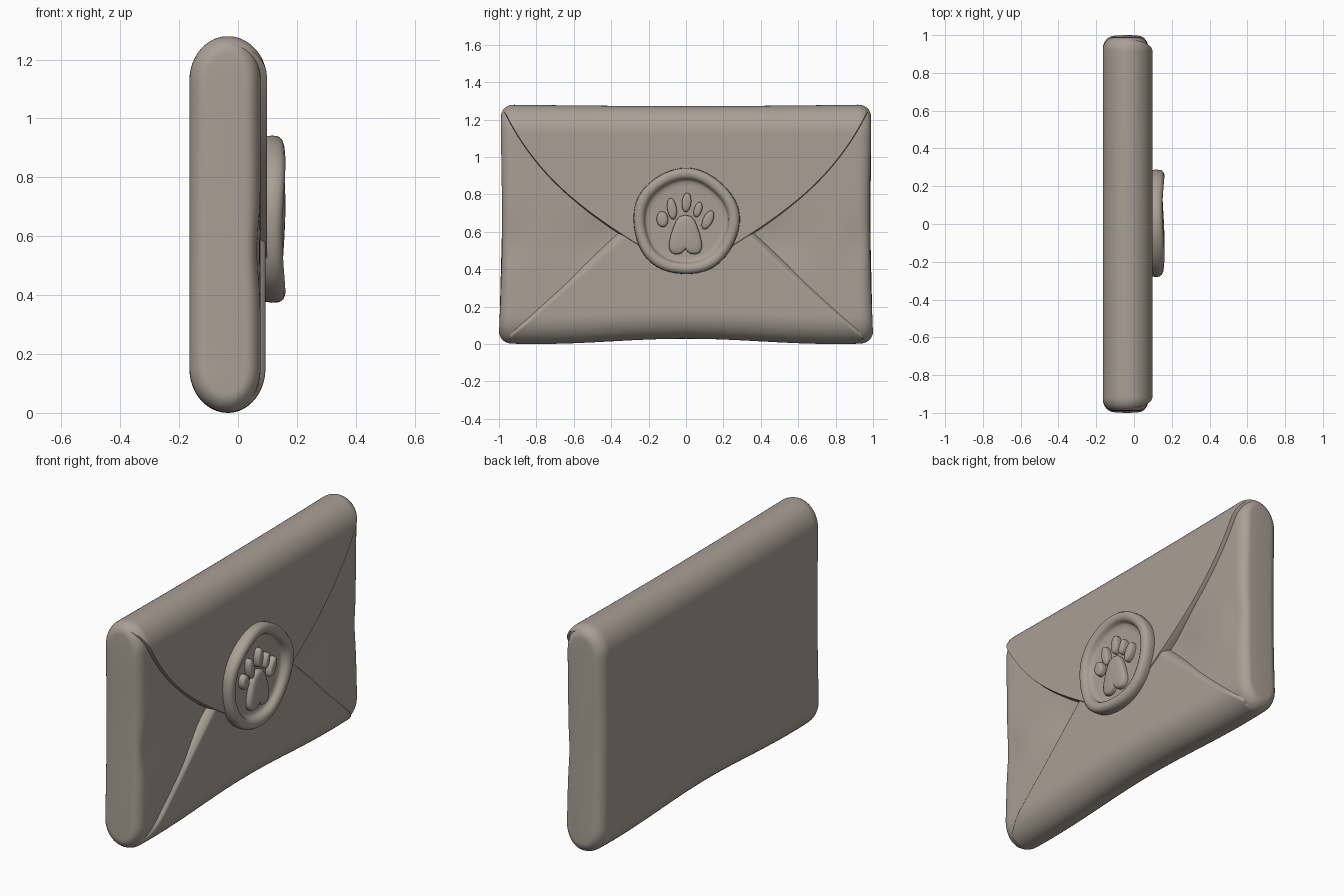
import bpy, bmesh, math

if "Cube" in bpy.data.objects:
    bpy.data.objects.remove(bpy.data.objects["Cube"])

XC, HX, HZ = -0.035, 0.13, 0.64      # envelope centre, half thickness, half height
mat = bpy.data.materials.new("taupe clay")
mat.diffuse_color = (0.40, 0.35, 0.30, 1)
mat.use_nodes = True
mat.node_tree.nodes["Principled BSDF"].inputs["Base Color"].default_value = mat.diffuse_color


def warp(x, y, z):
    """Slightly wavy outline shared by body and flaps."""
    t = z / 1.28
    z += (1 - t) * 0.014 * (1 + math.cos(y * math.pi / 0.8))
    z -= t * 0.008 * math.cos(y * math.pi / 2)
    edge = abs(y) ** 8
    y *= 1 - 0.012 * t
    y -= math.copysign(0.012 * edge * max(0, math.sin((t - 0.05) / 0.8 * math.pi)), y)
    return (x, y, z)


def inset(y):
    d = max(0, abs(y) - 0.93) / 0.07
    return 0.06 * (1 - math.sqrt(max(0, 1 - d * d)))


def front_x(y, z, k):
    d = inset(y)
    b = 0.15 - d
    dz = min(1, max(0, abs(z - HZ) - (HZ - 0.15)) / b)
    return XC + k * (HX - d) * math.sqrt(1 - dz * dz)


def make(name, verts, faces, angle=40, face_x=False):
    me = bpy.data.meshes.new(name)
    me.from_pydata(verts, [], faces)
    bm = bmesh.new()
    bm.from_mesh(me)
    bmesh.ops.remove_doubles(bm, verts=bm.verts, dist=1e-5)
    bmesh.ops.recalc_face_normals(bm, faces=bm.faces)
    if face_x and sum(f.normal.x * f.calc_area() for f in bm.faces) < 0:
        bmesh.ops.reverse_faces(bm, faces=bm.faces)
    bm.to_mesh(me)
    bm.free()
    ob = bpy.data.objects.new(name, me)
    bpy.context.collection.objects.link(ob)
    me.materials.append(mat)
    bpy.ops.object.select_all(action='DESELECT')
    ob.select_set(True)
    bpy.context.view_layer.objects.active = ob
    bpy.ops.object.shade_smooth_by_angle(angle=math.radians(angle))
    return ob


def grid_faces(rows, cols, wrap=False):
    n = cols if wrap else cols - 1
    return [(r * cols + c, r * cols + (c + 1) % cols,
             (r + 1) * cols + (c + 1) % cols, (r + 1) * cols + c)
            for r in range(rows - 1) for c in range(n)]


# Body: rounded sections lofted along y, front side lowered into dented panels
ends = [0.93 + 0.07 * math.sin(i * math.pi / 16) for i in range(9)]
ys = [-e for e in reversed(ends)] + [-0.93 + 1.86 * i / 50 for i in range(1, 50)] + ends
NA, NS = 12, 32
verts = []
for y in ys:
    d = inset(y)
    a, b, s = HX - d, 0.15 - d, HZ - 0.15
    arc = [i * math.pi / 2 / NA for i in range(NA + 1)]
    half = [(a * math.sin(t), s + b * math.cos(t)) for t in arc]
    half += [(a, s - 2 * s * i / NS) for i in range(1, NS)]
    half += [(a * math.cos(t), -s - b * math.sin(t)) for t in arc]
    ring = half + [(-x, -z) for x, z in half[1:-1]]
    ring = half + [(-x, z) for x, z in reversed(half[1:-1])]
    for x, z in ring:
        z += HZ
        if x > 0:
            x *= 0.86
            p, q = (abs(y) - 0.42) / 0.2, (z - 0.55) / 0.16
            x -= min(x, 0.026 * math.exp(-p * p - q * q))
            p, q = (abs(y) - 0.93) / 0.07, (z - 0.55) / 0.12
            x -= min(x, 0.012 * math.exp(-p * p - q * q))
        verts.append(warp(XC + x, y, z))
n = len(ring)
faces = grid_faces(len(ys), n, True)
faces += [tuple(range(n)), tuple(range(len(verts) - n, len(verts)))]
make("envelope_body", verts, faces, 50)


# Flaps: sheets over the body whose free edge dives into the panels
def flap(name, span, start, edge, k, slope, sign):
    cols, rows, verts = 120, 36, []
    for c in range(cols + 1):
        y = span * math.sin((c / cols - 0.5) * math.pi)
        y = 0.5 * y + 0.5 * span * (2 * c / cols - 1)
        kk = k if 0 < c < cols else 0.8
        z0, z1 = start(y), edge(y)
        col = [(z0 + (z1 - z0) * (r / rows) ** 2, kk) for r in range(rows + 1)]
        col += [(z1 + sign * slope * 0.25, kk - 0.03),
                (z1 + sign * slope, 0.80), (z1 + sign * slope * 1.3, 0.5)]
        verts += [warp(front_x(y, z, m), y, z) for z, m in col]
    make(name, verts, grid_faces(cols + 1, rows + 4), 35, True)


flap("bottom_flap", 0.95, lambda y: inset(y),
     lambda y: min(0.6, 0.02 + (0.95 - abs(y)) * 0.9), 0.985, 0.035, 1)
flap("top_flap", 0.985, lambda y: 1.28 - inset(y),
     lambda y: 0.36 + 0.6 * abs(y) + 0.12 * y * y + 0.2 * y ** 6, 1.03, 0.008, -1)

# Wax seal: uneven lathed disc with a raised rim
SZ = 0.655
prof = [(0.272, 0.05), (0.28, 0.09), (0.284, 0.115), (0.282, 0.138), (0.272, 0.151),
        (0.258, 0.156), (0.243, 0.154), (0.232, 0.148), (0.225, 0.138), (0.221, 0.122),
        (0.212, 0.115), (0.19, 0.112), (0.1, 0.113)]
N = 96
verts = []
for r, x in prof:
    for i in range(N):
        t = 2 * math.pi * i / N
        rr = r * (1 + 0.012 * math.sin(5 * t + 0.5) + 0.008 * math.cos(3 * t))
        xx = x + (0.005 * math.sin(3 * t + 1) if 0.13 < x else 0)
        verts.append((xx, rr * math.cos(t), SZ + rr * math.sin(t)))
faces = grid_faces(len(prof), N, True)
faces.append(tuple(range(len(verts) - N, len(verts))))
make("wax_seal", verts, faces, 50, True)


# Paw emblem: domed pads from outlines
def pad(name, outline, cy, cz, height):
    verts, m = [], len(outline)
    for s, h in ((1, -0.15), (1, 0.55), (0.95, 0.75), (0.85, 0.88), (0.6, 0.97), (0.25, 1)):
        verts += [(0.113 + height * h, cy + s * y, cz + s * z) for y, z in outline]
    faces = grid_faces(6, m, True) + [tuple(range(5 * m, 6 * m))]
    make(name, verts, faces, 60, True)


def ellipse(ry, rz, tilt):
    ct, st = math.cos(tilt), math.sin(tilt)
    pts = [(ry * math.cos(i * math.pi / 14), rz * math.sin(i * math.pi / 14)) for i in range(28)]
    return [(y * ct - z * st, y * st + z * ct) for y, z in pts]


side = [(0, 0.115), (0.03, 0.107), (0.05, 0.085), (0.064, 0.05), (0.078, 0.01), (0.088, -0.035),
        (0.088, -0.065), (0.075, -0.088), (0.05, -0.096), (0.025, -0.092), (0.01, -0.08)]
heart = side + [(0, -0.068)] + [(-y, z) for y, z in reversed(side[1:])]
pad("paw_main_pad", heart, -0.003, 0.575, 0.034)
for i, (y, z, ry, rz, tilt) in enumerate([
        (-0.126, 0.667, 0.031, 0.042, 0.1), (-0.075, 0.723, 0.025, 0.058, 0.15),
        (0.003, 0.757, 0.025, 0.052, -0.1), (0.064, 0.718, 0.021, 0.042, -0.3),
        (0.117, 0.663, 0.026, 0.054, -0.45)]):
    pad("paw_toe_%d" % (i + 1), ellipse(ry, rz, tilt), y, z, 0.034)
